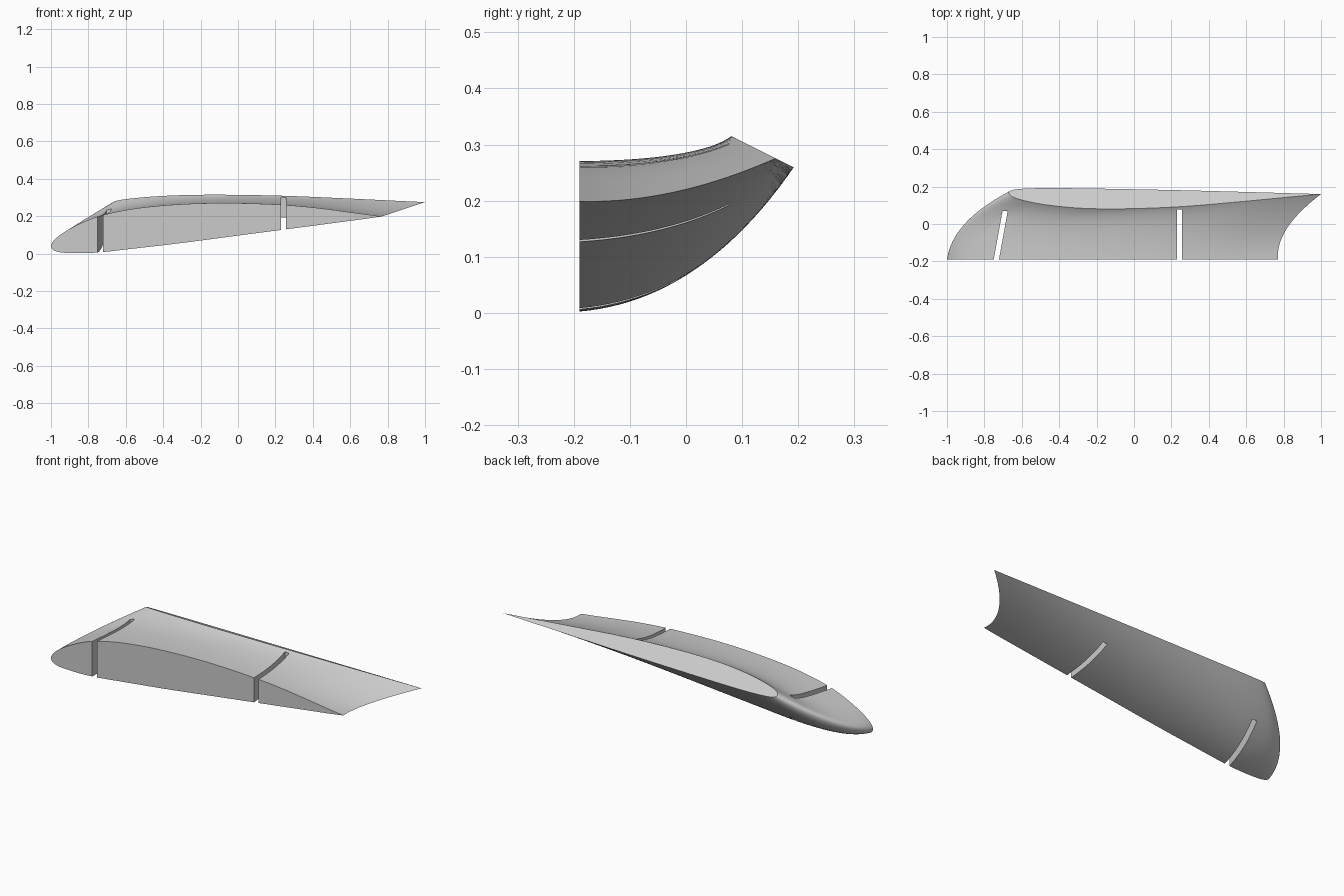
import bpy, bmesh, math
from mathutils import Vector

if "Cube" in bpy.data.objects:
    bpy.data.objects.remove(bpy.data.objects["Cube"])

# Section knots at s = -1 .. 1 (upper trailing edge -> nose -> lower trailing edge)
ROOT_Z = [.199, .252, .270, .264, .240, .198, .138, .083, .040,
          .012, .003, .006, .027, .056, .096, .143, .197]
TIP_Y = [.160, .123, .094, .082, .083, .098, .120, .143, .167,
         .183, .190, .192, .190, .186, .180, .171, .160]
HALF, STATIONS = 40, 24


def spline(knots, s):
    """Catmull-Rom value for s in -1..1."""
    f = (s + 1) / 2 * (len(knots) - 1)
    i = min(int(f), len(knots) - 2)
    t = f - i
    b, c = knots[i], knots[i + 1]
    a = knots[i - 1] if i else 2 * b - c
    d = knots[i + 2] if i + 2 < len(knots) else 2 * c - b
    return b + .5 * t * (c - a + t * (2*a - 5*b + 4*c - d + t * (3*(b - c) + d - a)))


def path(s):
    """Start, control and end point of the curved span line at s."""
    u = s * s
    side = .5 + .5 * math.sin(math.pi * max(-1, min(1, s * 1.4)) / 2)  # 0 upper, 1 lower
    edge = u ** 3                                                      # near trailing edge
    p0 = Vector((-1 + 1.77 * u, -.19, spline(ROOT_Z, s)))
    y = spline(TIP_Y, s)
    p2 = Vector((-.67 + 1.67 * u, y, .317 - .5 * (y - .077)))
    nose = math.exp(-(s / .15) ** 2)
    cy = (.035 * side) * (1 - edge) - .025 * edge
    cz = (.002 + .02 * side) * (1 - edge) - .005 * edge + .035 * nose
    p1 = Vector((p0.x + .03 - .045 * u, cy, p0.z + cz))
    return p0, p1, p2


def finish(name, bm):
    bmesh.ops.recalc_face_normals(bm, faces=bm.faces)
    me = bpy.data.meshes.new(name)
    bm.to_mesh(me)
    bm.free()
    ob = bpy.data.objects.new(name, me)
    bpy.context.collection.objects.link(ob)
    return ob


# Curved foil lofted from the flat root to the slanted tip
bm = bmesh.new()
paths = [path(i / HALF) for i in range(-HALF, HALF)]
rings = []
for j in range(STATIONS + 1):
    t = j / STATIONS
    rings.append([bm.verts.new(a * (1 - t) ** 2 + b * 2 * t * (1 - t) + c * t * t)
                  for a, b, c in paths])
n = len(paths)
for r0, r1 in zip(rings, rings[1:]):
    for i in range(n):
        k = (i + 1) % n
        bm.faces.new((r0[i], r0[k], r1[k], r1[i]))
bm.faces.new(rings[0])
bm.faces.new(rings[-1])
foil = finish("curved_foil", bm)

grey = bpy.data.materials.new("light grey")
grey.diffuse_color = (.6, .6, .6, 1)
grey.use_nodes = True
grey.node_tree.nodes["Principled BSDF"].inputs["Base Color"].default_value = grey.diffuse_color
foil.data.materials.append(grey)


# Slots cut straight down from the root side
def slot(x, width, lean, y_end):
    y0 = -.25
    x0 = x - lean * .06 / (y_end + .19)
    plan = [(x0, y0), (x0 + width, y0), (x + lean + width, y_end), (x + lean, y_end)]
    bm = bmesh.new()
    face = bm.faces.new([bm.verts.new((px, py, -.2)) for px, py in plan])
    ext = bmesh.ops.extrude_face_region(bm, geom=[face])["geom"]
    bmesh.ops.translate(bm, vec=(0, 0, .8),
                        verts=[v for v in ext if isinstance(v, bmesh.types.BMVert)])
    ob = finish("slot_cutter", bm)
    ob.hide_render = True
    ob.data.materials.append(grey)
    return ob


bpy.context.view_layer.objects.active = foil
for args in ((-.75, .028, .047, .07), (.23, .026, 0, .077)):
    cutter = slot(*args)
    mod = foil.modifiers.new("slot", 'BOOLEAN')
    mod.operation, mod.solver, mod.object = 'DIFFERENCE', 'EXACT', cutter
    bpy.ops.object.modifier_apply(modifier=mod.name)
    bpy.data.objects.remove(cutter)

bpy.ops.object.select_all(action='DESELECT')
foil.select_set(True)
bpy.ops.object.shade_smooth_by_angle(angle=math.radians(30))
